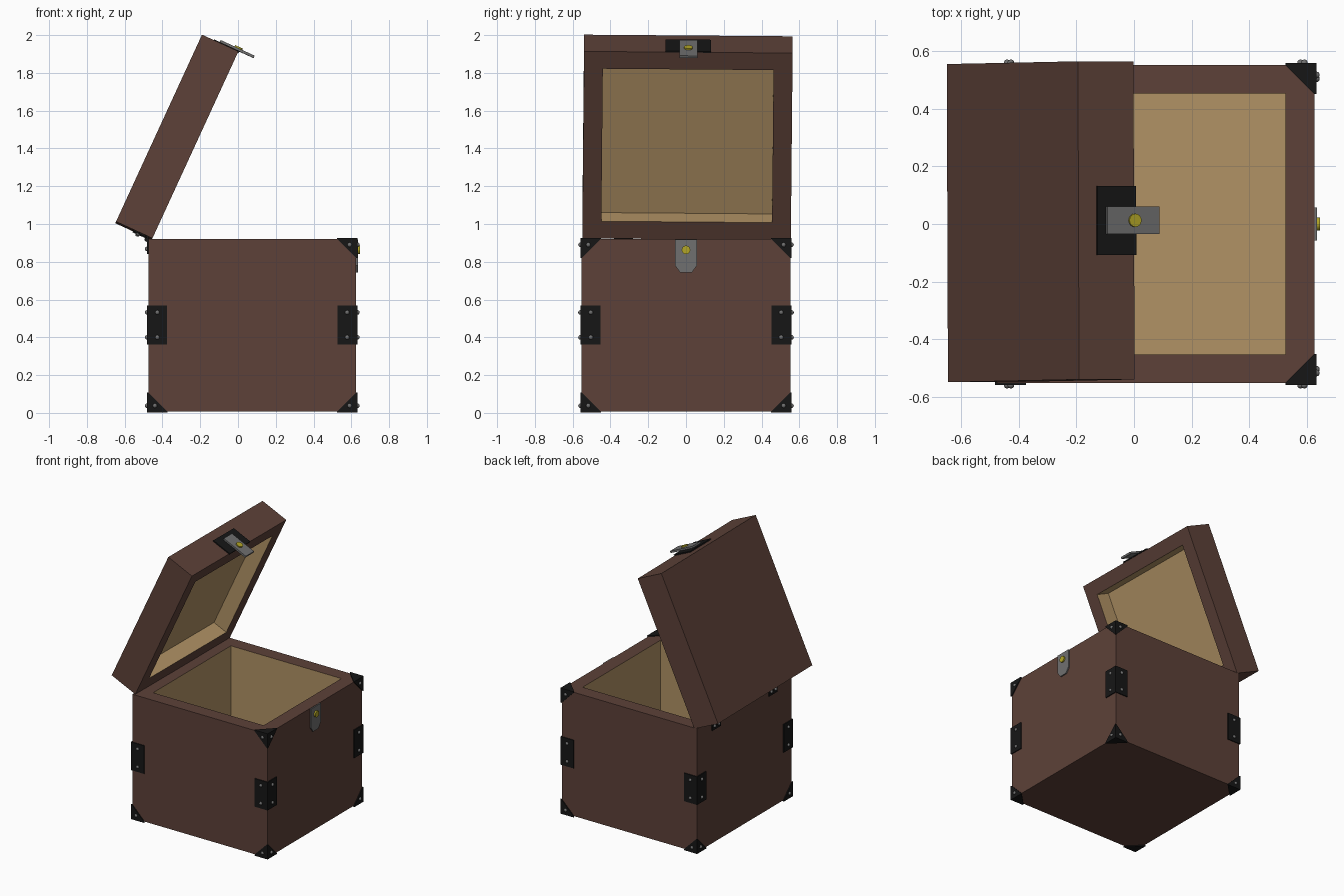
import bpy, bmesh, math
from mathutils import Matrix, Vector

if "Cube" in bpy.data.objects:
    bpy.data.objects.remove(bpy.data.objects["Cube"])


def material(name, r, g, b):
    m = bpy.data.materials.new(name)
    m.diffuse_color = (r, g, b, 1)
    m.use_nodes = True
    m.node_tree.nodes["Principled BSDF"].inputs["Base Color"].default_value = m.diffuse_color
    return m


WOOD = material("dark_wood", 0.109, 0.053, 0.040)
LINING = material("pale_lining", 0.44, 0.29, 0.13)
IRON = material("black_iron", 0.008, 0.008, 0.008)
STEEL = material("grey_steel", 0.16, 0.16, 0.16)
BRASS = material("brass", 0.45, 0.38, 0.02)

X0, X1, Y, Z0, Z1 = -0.475, 0.626, 0.552, 0.008, 0.92   # outer size of the chest body
T = 0.007                                              # metal plate thickness
LID = (Matrix.Translation((-0.455, 0.003, 0.92)) @ Matrix.Rotation(math.radians(-65.3), 4, 'Y')
       @ Matrix.Rotation(math.radians(0.5), 4, 'Z'))
WORLD = Matrix.Identity(4)


def finish(bm, name, mats, matrix=WORLD, smooth=False):
    bmesh.ops.recalc_face_normals(bm, faces=bm.faces)
    me = bpy.data.meshes.new(name)
    bm.to_mesh(me)
    bm.free()
    for m in mats:
        me.materials.append(m)
    for p in me.polygons:
        p.use_smooth = smooth
    ob = bpy.data.objects.new(name, me)
    ob.matrix_world = matrix
    bpy.context.collection.objects.link(ob)
    return ob


def prism(bm, points, offset):
    """Flat outline pushed along an offset vector."""
    a = [bm.verts.new(p) for p in points]
    b = [bm.verts.new(Vector(p) + Vector(offset)) for p in points]
    bm.faces.new(a)
    bm.faces.new(b[::-1])
    n = len(a)
    for i in range(n):
        bm.faces.new((a[i], b[i], b[(i + 1) % n], a[(i + 1) % n]))


def block(bm, lo, hi):
    (x0, y0, z0), (x1, y1, z1) = lo, hi
    prism(bm, [(x0, y0, z0), (x1, y0, z0), (x1, y1, z0), (x0, y1, z0)], (0, 0, z1 - z0))


def hollow_box(name, x0, x1, y, z_closed, z_open, z_floor, wall, matrix=WORLD):
    """Open box made of four rings: outside, rim and lined inside."""
    bm = bmesh.new()
    rings = []
    for w, z in ((0, z_closed), (0, z_open), (wall, z_open), (wall, z_floor)):
        a, b, c = x0 + w, x1 - w, y - w
        rings.append([bm.verts.new(p) for p in ((a, -c, z), (b, -c, z), (b, c, z), (a, c, z))])
    bm.faces.new(rings[0])
    bm.faces.new(rings[3]).material_index = 1
    for k in range(3):
        for i in range(4):
            j = (i + 1) % 4
            f = bm.faces.new((rings[k][i], rings[k][j], rings[k + 1][j], rings[k + 1][i]))
            f.material_index = 1 if k == 2 else 0
    return finish(bm, name, [WOOD, LINING], matrix)


def rivets(name, points, matrix=WORLD):
    bm = bmesh.new()
    for p in points:
        bmesh.ops.create_uvsphere(bm, u_segments=10, v_segments=6, radius=0.012,
                                  matrix=Matrix.Translation(p))
    finish(bm, name, [STEEL], matrix, True)


def knob(name, centre, radius, depth, matrix=WORLD):
    bm = bmesh.new()
    bmesh.ops.create_cone(bm, cap_ends=True, segments=16, radius1=radius, radius2=radius, depth=depth,
                          matrix=Matrix.Translation(centre) @ Matrix.Rotation(math.pi / 2, 4, 'Y'))
    finish(bm, name, [BRASS], matrix)


# Chest body and opened lid
hollow_box("chest_body", X0, X1, Y, Z0, Z1, 0.11, 0.1)
hollow_box("lid", 0, 1.089, Y, 0.212, 0, 0.11, 0.1, LID)

# Three-sided corner guards: all bottom corners, and the two front top ones
for sx in (-1, 1):
    for sy in (-1, 1):
        for sz in (-1, 1):
            if sx < 0 and sz > 0:
                continue
            s = Vector((sx, sy, sz))
            c = Vector((X1 if sx > 0 else X0, sy * Y, Z1 if sz > 0 else Z0))
            tip = c + s * T
            axes = [Vector((sx, 0, 0)), Vector((0, sy, 0)), Vector((0, 0, sz))]
            bm = bmesh.new()
            for i in range(3):
                b, d = axes[(i + 1) % 3], axes[(i + 2) % 3]
                prism(bm, [tip, tip - b * 0.108, tip - b * 0.108 - d * T,
                           tip - d * 0.108 - b * T, tip - d * 0.108], -axes[i] * T)
            finish(bm, "corner_guard", [IRON])
            rivets("corner_rivets", [c + axes[0] * T - axes[1] * 0.035 - axes[2] * 0.03,
                                     c + axes[1] * T - axes[0] * 0.035 - axes[2] * 0.03])

# Angle brackets halfway up the four upright edges
for sx in (-1, 1):
    for y in (-Y, Y):
        sy = 1 if y > 0 else -1
        x = X1 if sx > 0 else X0
        ox, oy, w = x + sx * T, y + sy * T, 0.1
        bm = bmesh.new()
        prism(bm, [(ox, oy, 0.362), (x - sx * w, oy, 0.362), (x - sx * w, y, 0.362),
                   (x, y, 0.362), (x, y - sy * w, 0.362), (ox, y - sy * w, 0.362)], (0, 0, 0.207))
        finish(bm, "edge_bracket", [IRON])
        rivets("bracket_rivets", [p for z in (0.4, 0.532) for p in
                                  ((x - sx * 0.048, oy, z), (ox, y - sy * 0.048, z))])

# Two back hinges: body leaf, lid leaf and barrel
for y in (-0.33, 0.33):
    bm = bmesh.new()
    block(bm, (X0 - T, y - 0.05, 0.84), (X0, y + 0.05, 0.92))
    bmesh.ops.create_cone(bm, cap_ends=True, segments=12, radius1=0.012, radius2=0.012, depth=0.1,
                          matrix=Matrix.Translation((X0 - 0.008, y, 0.918))
                          @ Matrix.Rotation(math.pi / 2, 4, 'X'))
    finish(bm, "hinge_body_leaf", [IRON])
    bm = bmesh.new()
    block(bm, (-T, y - 0.05, 0.02), (0, y + 0.05, 0.11))
    finish(bm, "hinge_lid_leaf", [IRON], LID)
    rivets("hinge_body_rivets", [(X0 - T, y + d, 0.868) for d in (-0.025, 0.025)])
    rivets("hinge_lid_rivets", [(-T, y + d, 0.08) for d in (-0.025, 0.025)], LID)

# Catch plate on the front of the body
bm = bmesh.new()
prism(bm, [(X1, -0.058, 0.918), (X1, 0.058, 0.918), (X1, 0.058, 0.78),
           (X1, 0.03, 0.742), (X1, -0.03, 0.742), (X1, -0.058, 0.78)], (0.009, 0, 0))
finish(bm, "catch_plate", [STEEL])
knob("catch_knob", (X1 + 0.01, 0, 0.863), 0.023, 0.02)

# Hasp on the lid's free edge
E = 1.089
bm = bmesh.new()
block(bm, (E, -0.12, -0.005), (E + 0.008, 0.12, 0.143))
finish(bm, "hasp_mount", [IRON], LID)
bm = bmesh.new()
block(bm, (E + 0.006, -0.048, -0.088), (E + 0.02, 0.048, 0.11))
finish(bm, "hasp", [STEEL], LID)
knob("hasp_knob", (E + 0.02, 0, 0.007), 0.023, 0.016, LID)
